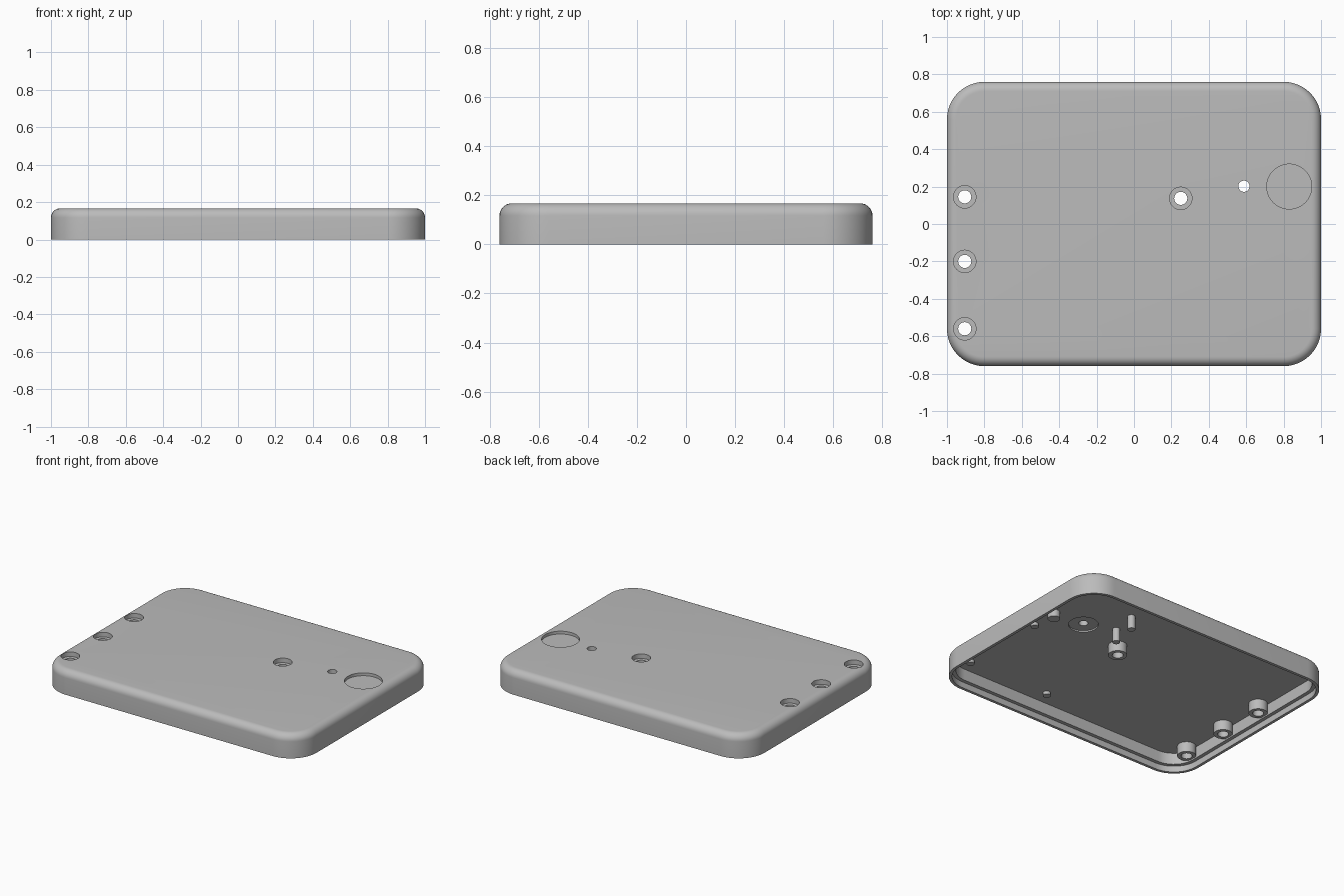
import bpy
import bmesh
from math import cos, sin, pi

if "Cube" in bpy.data.objects:
    bpy.data.objects.remove(bpy.data.objects["Cube"], do_unlink=True)

GREY = (0.5, 0.5, 0.5, 1)
mat = bpy.data.materials.new("plain grey")
mat.use_nodes = True
mat.diffuse_color = GREY
mat.node_tree.nodes["Principled BSDF"].inputs["Base Color"].default_value = GREY

HALF_X, HALF_Y, HEIGHT, CEILING = 1.0, 0.76, 0.167, 0.122
CORNER, FILLET = 0.2, 0.05


def rounded_rect(inset, z, steps=12):
    r = CORNER - inset
    signs = [(1, 1), (-1, 1), (-1, -1), (1, -1)]
    return [(sx * (HALF_X - CORNER) + r * cos((q + i / steps) * pi / 2),
             sy * (HALF_Y - CORNER) + r * sin((q + i / steps) * pi / 2), z)
            for q, (sx, sy) in enumerate(signs) for i in range(steps + 1)]


def circle(x, y, r, z, sides=40):
    return [(x + r * cos(2 * pi * i / sides), y + r * sin(2 * pi * i / sides), z)
            for i in range(sides)]


def loft(bm, rings, wrap=False):
    """Skin a stack of rings, either capped at the ends or joined in a loop."""
    rings = [[bm.verts.new(p) for p in ring] for ring in rings]
    pairs = list(zip(rings, rings[1:]))
    if wrap:
        pairs.append((rings[-1], rings[0]))
    else:
        bm.faces.new(rings[0])
        bm.faces.new(rings[-1])
    for a, b in pairs:
        for i in range(len(a)):
            j = (i + 1) % len(a)
            bm.faces.new((a[i], a[j], b[j], b[i]))


def finish(name, bm):
    bmesh.ops.recalc_face_normals(bm, faces=bm.faces)
    mesh = bpy.data.meshes.new(name)
    bm.to_mesh(mesh)
    bm.free()
    mesh.materials.append(mat)
    ob = bpy.data.objects.new(name, mesh)
    bpy.context.collection.objects.link(ob)
    return ob


def smooth(ob):
    bpy.ops.object.select_all(action='DESELECT')
    ob.select_set(True)
    bpy.context.view_layer.objects.active = ob
    bpy.ops.object.shade_smooth_by_angle(angle=pi / 6)


# Shell: ceiling, inner wall, stepped lip, outer wall, rounded top edge
profile = [(0.045, CEILING), (0.045, 0.042), (0.02, 0.042), (0.02, 0), (0, 0)]
for k in range(9):
    a = k / 8 * pi / 2
    profile.append((FILLET * (1 - cos(a)), HEIGHT - FILLET * (1 - sin(a))))
bm = bmesh.new()
loft(bm, [rounded_rect(inset, z) for inset, z in profile])
shell = finish("lid_shell", bm)

# Cutters: screw holes with counterbores, button recess, indicator hole
screws = [(-0.905, 0.145), (-0.905, -0.2), (-0.905, -0.56), (0.25, 0.137)]
SCREW_R, BOSS_R = 0.035, 0.06
bm = bmesh.new()
for x, y in screws:
    steps = [(SCREW_R, 0.1), (SCREW_R, 0.135), (BOSS_R, 0.135), (BOSS_R, 0.2)]
    loft(bm, [circle(x, y, r, z) for r, z in steps])
loft(bm, [circle(0.83, 0.2, 0.12, z, 64) for z in (0.147, 0.2)])
steps = [(0.095, 0.1), (0.095, 0.132), (0.03, 0.132), (0.03, 0.2)]
loft(bm, [circle(0.588, 0.202, r, z) for r, z in steps])
cutter = finish("hole_cutter", bm)
cutter.hide_render = True

cut = shell.modifiers.new("holes", 'BOOLEAN')
cut.operation = 'DIFFERENCE'
cut.solver = 'EXACT'
cut.object = cutter
bpy.ops.object.select_all(action='DESELECT')
shell.select_set(True)
bpy.context.view_layer.objects.active = shell
bpy.ops.object.modifier_apply(modifier=cut.name)
bpy.data.objects.remove(cutter, do_unlink=True)
smooth(shell)

# Hollow screw bosses under the ceiling
for n, (x, y) in enumerate(screws):
    bm = bmesh.new()
    steps = [(BOSS_R, 0.052), (BOSS_R, CEILING), (SCREW_R, CEILING), (SCREW_R, 0.052)]
    loft(bm, [circle(x, y, r, z) for r, z in steps], wrap=True)
    smooth(finish(f"screw_boss_{n + 1}", bm))

# Solid pegs under the ceiling: x, y, radius, lower end
pegs = {
    "button_peg": [(0.83, 0.2, 0.04, 0.075)],
    "long_pin": [(0.42, 0.475, 0.025, 0.027), (0.39, 0.29, 0.025, 0.027)],
    "locating_stud": [(0.83, 0.01, 0.025, 0.1), (0.84, -0.61, 0.025, 0.1),
                      (0.21, -0.61, 0.025, 0.1)],
}
for name, places in pegs.items():
    for n, (x, y, r, z) in enumerate(places):
        bm = bmesh.new()
        loft(bm, [circle(x, y, r, z, 24), circle(x, y, r, CEILING + 0.005, 24)])
        smooth(finish(f"{name}_{n + 1}", bm))
